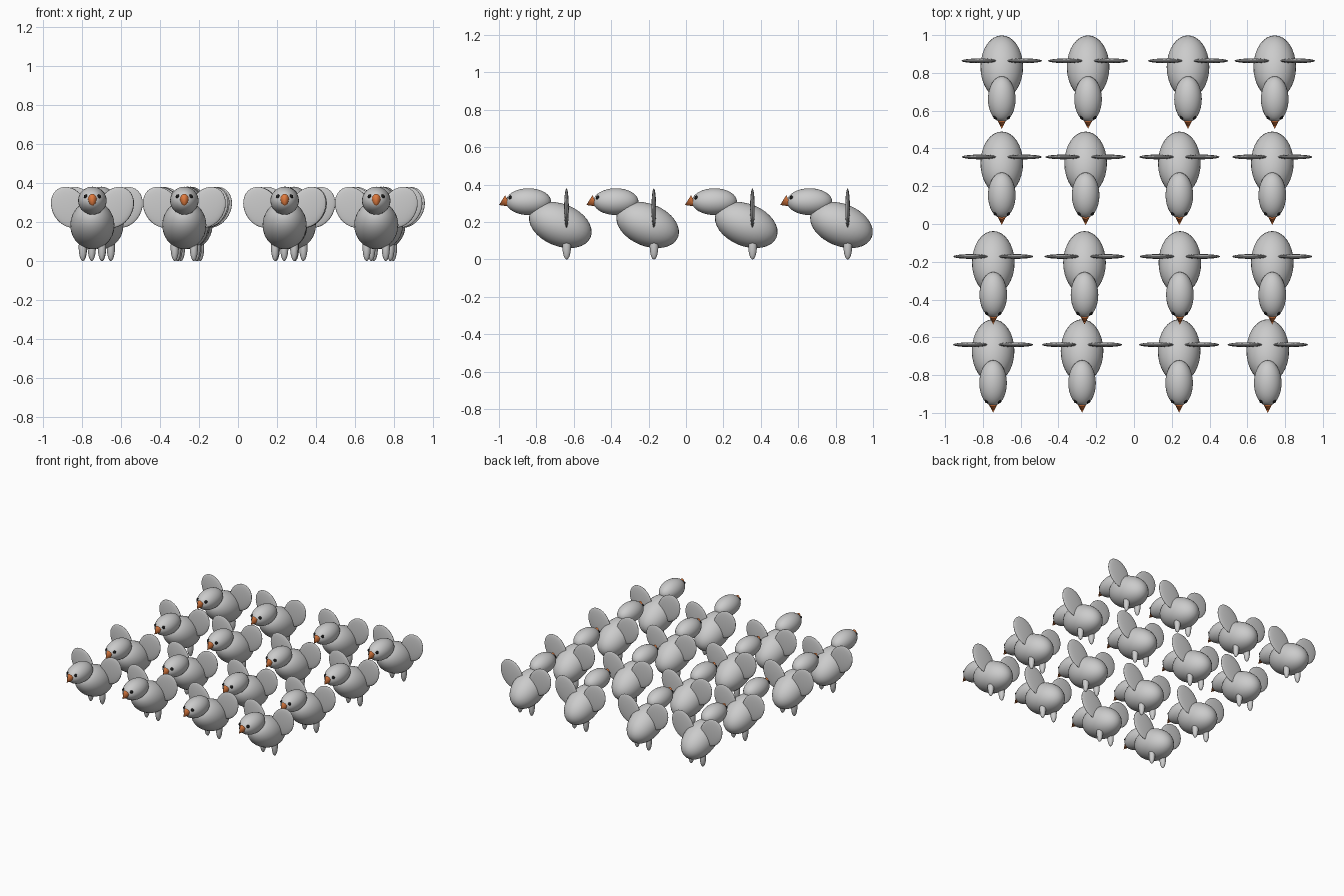
import bpy, bmesh
from math import radians
from mathutils import Matrix, Vector

if "Cube" in bpy.data.objects:
    bpy.data.objects.remove(bpy.data.objects["Cube"])


def material(name, color):
    m = bpy.data.materials.new(name)
    m.diffuse_color = color
    m.use_nodes = True
    m.node_tree.nodes["Principled BSDF"].inputs["Base Color"].default_value = m.diffuse_color
    return m


orange = material("beak_orange", (0.75, 0.2, 0.05, 1))
black = material("eye_black", (0.01, 0.01, 0.01, 1))


def make_mesh(name, center, radii, axis="X", angle=0, mat=None, cone=False):
    """Smooth ellipsoid (or elliptical cone along z), scaled, turned and placed."""
    bm = bmesh.new()
    if cone:
        bmesh.ops.create_cone(bm, cap_ends=True, segments=32, radius1=1, radius2=0, depth=2)
    else:
        bmesh.ops.create_uvsphere(bm, u_segments=32, v_segments=16, radius=1)
    bm.transform(Matrix.Translation(center)
                 @ Matrix.Rotation(radians(angle), 4, axis)
                 @ Matrix.Diagonal((*radii, 1)))
    for f in bm.faces:
        f.smooth = len(f.verts) <= 4
    mesh = bpy.data.meshes.new(name)
    bm.to_mesh(mesh)
    bm.free()
    if mat:
        mesh.materials.append(mat)
    return mesh


# One bird, with y = 0 at the beak tip and facing -y
parts = [
    make_mesh("body", (0, 0.328, 0.184), (0.113, 0.175, 0.113), "X", -22),
    make_mesh("head", (0, 0.158, 0.309), (0.073, 0.121, 0.0715)),
    make_mesh("beak", (0, 0.024, 0.302), (0.023, 0.034, 0.026), "X", 115, orange, True),
]
for side, s in (("right", -1), ("left", 1)):
    parts += [
        make_mesh(side + "_wing", (s * 0.119, 0.361, 0.275), (0.087, 0.0125, 0.110), "Y", s * 30),
        make_mesh(side + "_leg", (s * 0.049, 0.362, 0.07), (0.021, 0.023, 0.07)),
        make_mesh(side + "_eye", (s * 0.033, 0.062, 0.33), (0.011, 0.011, 0.011), mat=black),
    ]

# Flock: four rows of four birds, slightly uneven
rows = [
    (-1.0, (-0.746, -0.275, 0.239, 0.708)),
    (-0.533, (-0.745, -0.262, 0.243, 0.732)),
    (-0.006, (-0.70, -0.256, 0.24, 0.732)),
    (0.503, (-0.70, -0.243, 0.286, 0.745)),
]
for r, (y, xs) in enumerate(rows, 1):
    for c, x in enumerate(xs, 1):
        for mesh in parts:
            ob = bpy.data.objects.new(f"bird_{r}_{c}_{mesh.name}", mesh)
            ob.location = Vector((x, y, 0))
            bpy.context.collection.objects.link(ob)
